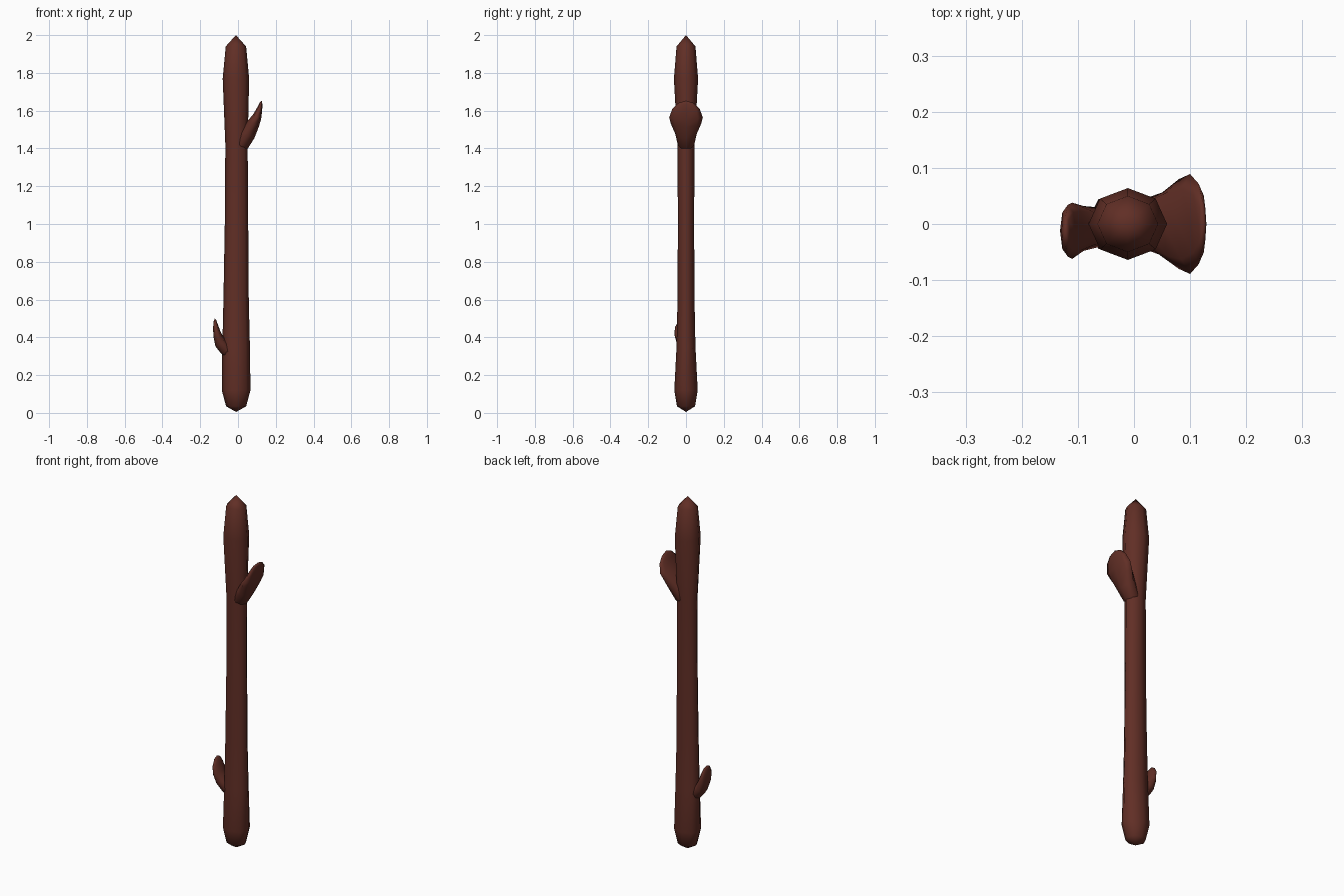
import bpy, bmesh, math
from mathutils import Vector

if "Cube" in bpy.data.objects:
    bpy.data.objects.remove(bpy.data.objects["Cube"], do_unlink=True)

bark = bpy.data.materials.new("dark_brown_bark")
bark.use_nodes = True
color = (0.12, 0.028, 0.019, 1)
bark.diffuse_color = color
bark.node_tree.nodes["Principled BSDF"].inputs["Base Color"].default_value = color


def loft(name, rings, start, end, tilt=0, sides=8):
    """Skin elliptical rings (x, y, z, half thickness, half width), closed to a point at both ends."""
    bm = bmesh.new()
    across = Vector((math.cos(tilt), 0, -math.sin(tilt)))
    loops = []
    for x, y, z, thick, wide in rings:
        loop = []
        for i in range(sides):
            a = math.tau * i / sides
            side = Vector((0, wide * math.sin(a), 0))
            loop.append(bm.verts.new(Vector((x, y, z)) + across * thick * math.cos(a) + side))
        loops.append(loop)
    first, last = bm.verts.new(start), bm.verts.new(end)
    for i in range(sides):
        j = (i + 1) % sides
        for low, high in zip(loops, loops[1:]):
            bm.faces.new((low[i], low[j], high[j], high[i]))
        bm.faces.new((first, loops[0][j], loops[0][i]))
        bm.faces.new((last, loops[-1][i], loops[-1][j]))
    bmesh.ops.recalc_face_normals(bm, faces=bm.faces)
    mesh = bpy.data.meshes.new(name)
    bm.to_mesh(mesh)
    bm.free()
    mesh.materials.append(bark)
    for p in mesh.polygons:
        p.use_smooth = True
    obj = bpy.data.objects.new(name, mesh)
    bpy.context.collection.objects.link(obj)
    return obj


# Main stick: slim in the middle, swollen and pointed at both ends
loft("stick", [
    (-0.01, 0, 0.035, 0.053, 0.048),
    (-0.01, 0, 0.12, 0.076, 0.062),
    (-0.01, 0, 0.35, 0.073, 0.050),
    (-0.01, 0, 0.60, 0.067, 0.045),
    (-0.008, 0, 1.00, 0.062, 0.043),
    (-0.008, 0, 1.42, 0.059, 0.045),
    (-0.011, 0, 1.77, 0.070, 0.064),
    (-0.011, 0, 1.94, 0.054, 0.050),
], (-0.01, 0, 0.005), (-0.011, 0, 2.0))

# Large upper bud, a broad flattened paddle leaning outward
loft("upper_bud", [
    (0.015, 0, 1.42, 0.042, 0.044),
    (0.050, 0, 1.475, 0.042, 0.056),
    (0.080, 0, 1.53, 0.034, 0.080),
    (0.100, 0, 1.565, 0.025, 0.089),
    (0.115, 0, 1.61, 0.015, 0.072),
    (0.122, 0, 1.64, 0.008, 0.042),
], (-0.01, 0, 1.36), (0.125, 0, 1.653), tilt=0.5)

# Small lower bud on the opposite side
loft("lower_bud", [
    (-0.055, -0.005, 0.325, 0.035, 0.034),
    (-0.090, -0.008, 0.365, 0.032, 0.040),
    (-0.110, -0.012, 0.415, 0.022, 0.050),
    (-0.118, -0.012, 0.455, 0.015, 0.046),
    (-0.122, -0.012, 0.487, 0.008, 0.026),
], (-0.03, -0.003, 0.27), (-0.123, -0.012, 0.50), tilt=-0.4)
